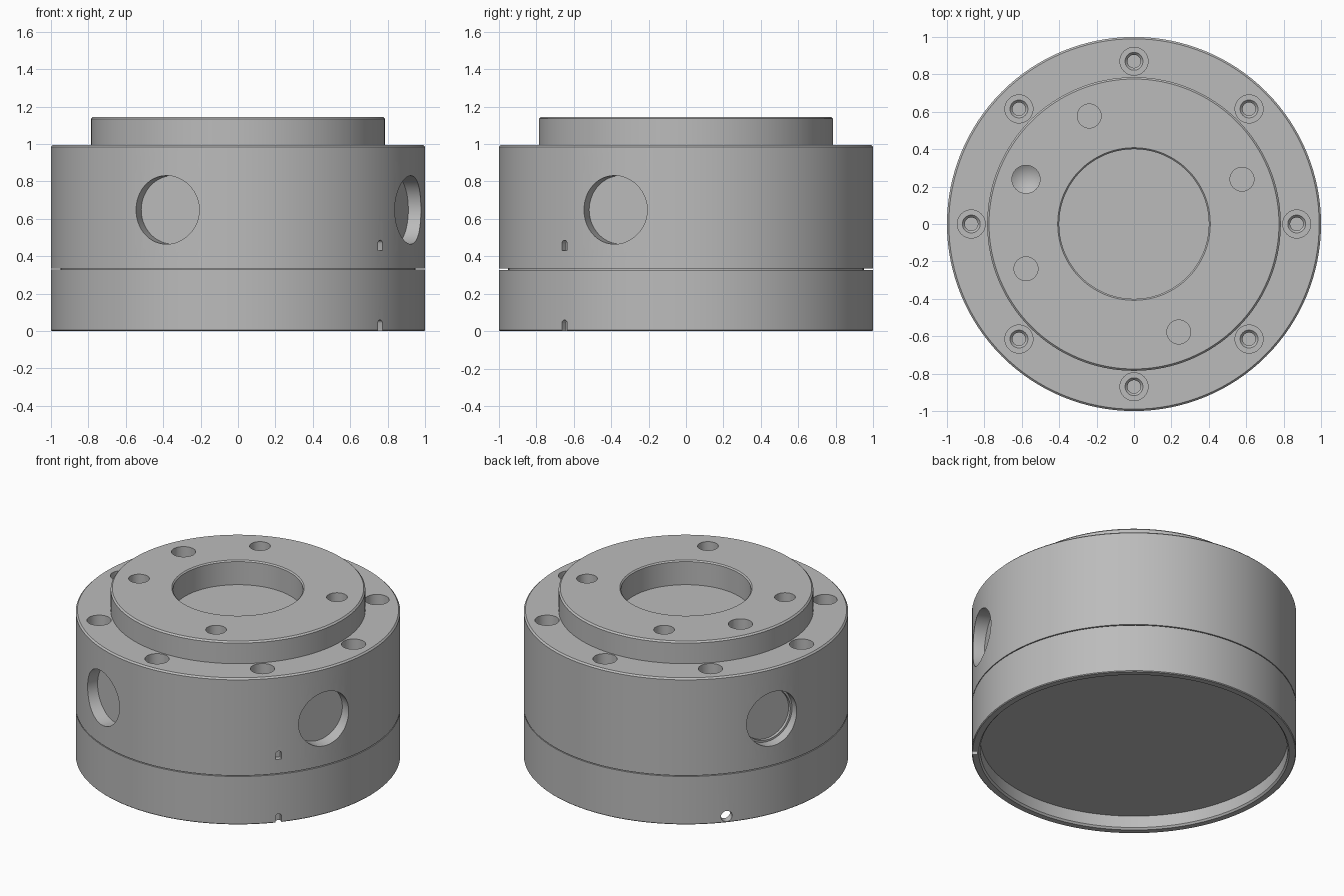
import bpy, bmesh
from math import radians, pi, cos, sin
from mathutils import Matrix, Vector

old = bpy.data.objects.get("Cube")
if old:
    bpy.data.objects.remove(old, do_unlink=True)

grey = bpy.data.materials.new("machined_grey")
grey.use_nodes = True
colour = (0.5, 0.5, 0.5, 1)
grey.diffuse_color = colour
grey.node_tree.nodes["Principled BSDF"].inputs["Base Color"].default_value = colour


def lathe(bm, profile, steps, matrix=Matrix()):
    """Revolve an axis-to-axis (radius, height) profile into a closed solid."""
    part = bmesh.new()
    verts = [part.verts.new((r, 0, z)) for r, z in profile]
    edges = [part.edges.new(pair) for pair in zip(verts, verts[1:])]
    bmesh.ops.spin(part, geom=verts + edges, axis=(0, 0, 1), cent=(0, 0, 0),
                   angle=2 * pi, steps=steps, use_merge=True)
    bmesh.ops.remove_doubles(part, verts=part.verts, dist=1e-5)
    bmesh.ops.recalc_face_normals(part, faces=part.faces)
    part.transform(matrix)
    add(bm, part)


def add(bm, part):
    temp = bpy.data.meshes.new("temp")
    part.to_mesh(temp)
    part.free()
    bm.from_mesh(temp)
    bpy.data.meshes.remove(temp)


def make_object(name, bm):
    mesh = bpy.data.meshes.new(name)
    bm.to_mesh(mesh)
    bm.free()
    mesh.materials.append(grey)
    obj = bpy.data.objects.new(name, mesh)
    bpy.context.collection.objects.link(obj)
    return obj


def cut(obj, cutter_bm):
    cutter = make_object("cutter", cutter_bm)
    cutter.hide_render = True
    mod = obj.modifiers.new("holes", "BOOLEAN")
    mod.operation = "DIFFERENCE"
    mod.solver = "EXACT"
    mod.object = cutter
    bpy.context.view_layer.objects.active = obj
    bpy.ops.object.modifier_apply(modifier=mod.name)
    bpy.data.objects.remove(cutter, do_unlink=True)


def smooth(obj):
    bpy.ops.object.select_all(action="DESELECT")
    obj.select_set(True)
    bpy.context.view_layer.objects.active = obj
    bpy.ops.object.shade_smooth_by_angle(angle=radians(25))


def outward(angle, z):
    """Frame whose local z points radially outward at the given height."""
    return (Matrix.Translation((0, 0, z)) @ Matrix.Rotation(radians(angle), 4, "Z")
            @ Matrix.Rotation(pi / 2, 4, "Y"))


def on_top(angle, radius, z):
    a = radians(angle)
    return Matrix.Translation((radius * cos(a), radius * sin(a), z))


def slot(bm, angle, bottom, top, half=0.019, inner=0.965, outer=1.05):
    """Round-topped slot cut into the side wall."""
    part = bmesh.new()
    outline = [(-half, bottom), (half, bottom)]
    outline += [(half * cos(i * pi / 8), top - half + half * sin(i * pi / 8)) for i in range(9)]
    face = part.faces.new([part.verts.new((inner, y, z)) for y, z in outline])
    new = bmesh.ops.extrude_face_region(part, geom=[face])["geom"]
    bmesh.ops.translate(part, vec=Vector((outer - inner, 0, 0)),
                        verts=[v for v in new if isinstance(v, bmesh.types.BMVert)])
    bmesh.ops.recalc_face_normals(part, faces=part.faces)
    part.transform(Matrix.Rotation(radians(angle), 4, "Z"))
    add(bm, part)


SEGMENTS = 128
TOP, SHOULDER, SEAM = 1.145, 0.995, 0.328
NOTCH_ANGLE = -40.5

# Lower base with a recessed underside
bm = bmesh.new()
lathe(bm, [(0, 0.093), (0.947, 0.093), (0.947, 0.012), (0.957, 0), (0.995, 0),
           (1, 0.005), (1, SEAM), (0, SEAM)], SEGMENTS)
base = make_object("lower_base", bm)

# Drain hole and alignment notch in the base wall
bm = bmesh.new()
lathe(bm, [(0, 0.9), (0.036, 0.9), (0.036, 1.05), (0, 1.05)], 32, outward(NOTCH_ANGLE + 180, 0.043))
slot(bm, NOTCH_ANGLE, -0.05, 0.06)
cut(base, bm)
smooth(base)

# Upper housing: spigot at the seam, shoulder, raised boss and central bore
bm = bmesh.new()
lathe(bm, [(0, SEAM), (0.95, SEAM), (0.95, SEAM + 0.006), (1, SEAM + 0.006),
           (1, SHOULDER - 0.01), (0.99, SHOULDER), (0.785, SHOULDER),
           (0.785, TOP - 0.01), (0.775, TOP), (0.408, TOP), (0.4, TOP - 0.008),
           (0.4, 0.98), (0, 0.98)], SEGMENTS)
housing = make_object("upper_housing", bm)

bm = bmesh.new()
# Stepped bolt holes around the shoulder
for i in range(8):
    lathe(bm, [(0, -0.3), (0.035, -0.3), (0.035, -0.165), (0.048, -0.15),
               (0.075, -0.15), (0.075, 0.05), (0, 0.05)], 32, on_top(i * 45, 0.87, SHOULDER))
# Blind holes in the boss
for angle in (22.5, 112.5, -157.5, -67.5):
    lathe(bm, [(0, -0.15), (0.064, -0.15), (0.064, 0.05), (0, 0.05)], 32,
          on_top(angle, 0.625, TOP))
# Drilled hole with a conical bottom
lathe(bm, [(0, -0.2), (0.075, -0.15), (0.075, 0.05), (0, 0.05)], 32, on_top(157.5, 0.625, TOP))
# Side ports, the rear one with an inner step
for angle in (-112.5, -22.5):
    lathe(bm, [(0, 0.91), (0.183, 0.91), (0.183, 1.05), (0, 1.05)], 64, outward(angle, 0.648))
lathe(bm, [(0, 0.91), (0.17, 0.91), (0.17, 0.93), (0.183, 0.93), (0.183, 1.05), (0, 1.05)],
      64, outward(157.5, 0.648))
# Upper alignment notch
slot(bm, NOTCH_ANGLE, 0.43, 0.486)
cut(housing, bm)
smooth(housing)
